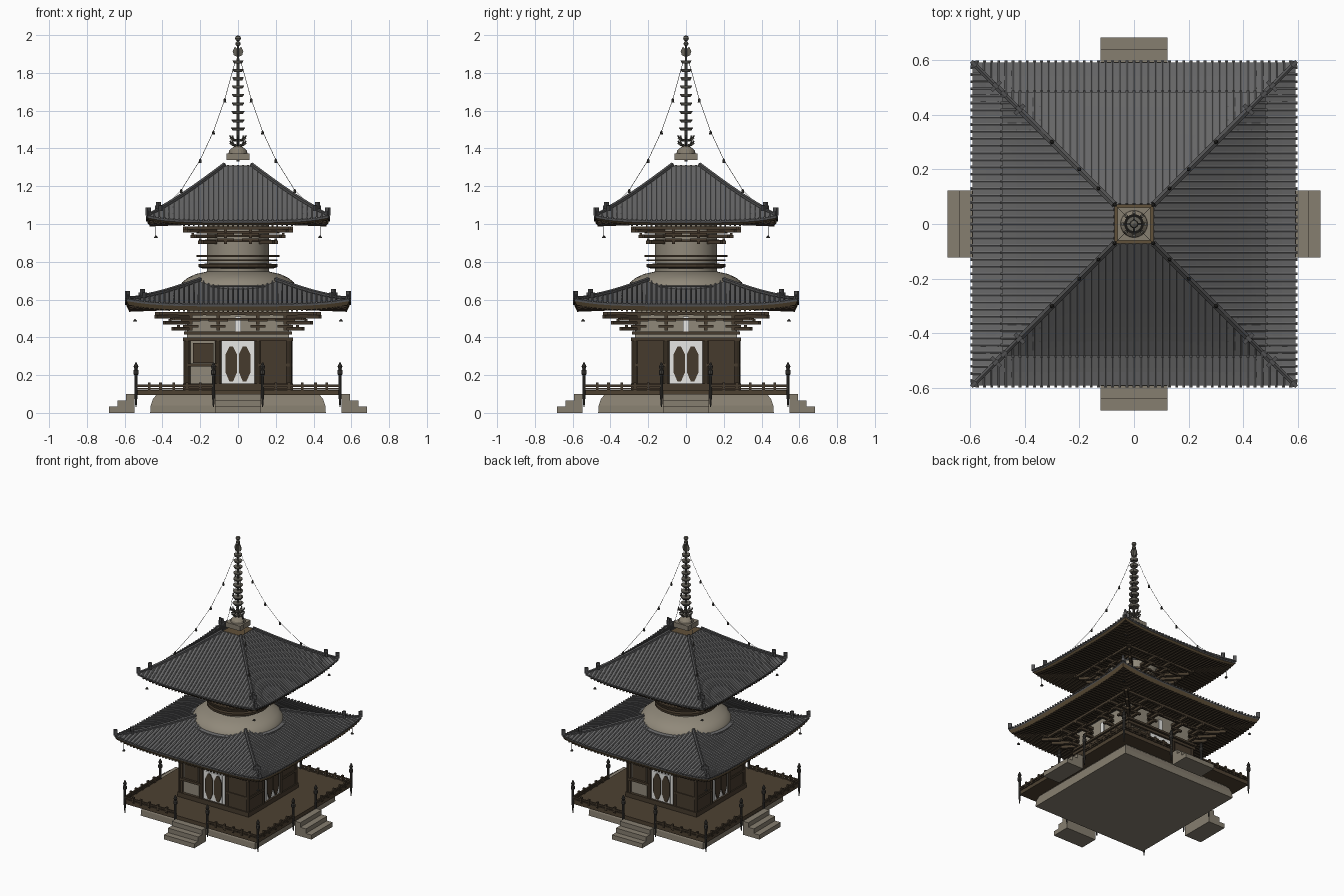
import bpy, bmesh, math
from mathutils import Vector, Matrix

if "Cube" in bpy.data.objects:
    bpy.data.objects.remove(bpy.data.objects["Cube"])

def material(name, rgb):
    m = bpy.data.materials.new(name)
    m.diffuse_color = (*rgb, 1)
    m.use_nodes = True
    m.node_tree.nodes["Principled BSDF"].inputs["Base Color"].default_value = m.diffuse_color
    return m

TILE = material("grey tile", (.135, .135, .137))
RIDGE = material("dark ridge tile", (.08, .08, .082))
STONE = material("stone", (.24, .21, .16))
PLASTER = material("plaster", (.28, .25, .195))
WOOD = material("dark wood", (.062, .044, .027))
FLOOR = material("floor wood", (.075, .053, .031))
TRIM = material("light wood", (.12, .083, .042))
METAL = material("dark bronze", (.05, .047, .042))
SPIRE = material("weathered bronze", (.13, .122, .1))
WHITE = material("white panel", (.8, .8, .78))

class Part:
    """Collects simple shapes, then turns them into one object."""
    def __init__(self):
        self.bm = bmesh.new()

    def loft(self, rings, caps=True):
        rows = [[self.bm.verts.new(p) for p in r] for r in rings]
        n = len(rows[0])
        for a, b in zip(rows, rows[1:]):
            for i in range(n):
                j = (i + 1) % n
                self.bm.faces.new((a[i], a[j], b[j], b[i]))
        if caps:
            self.bm.faces.new(rows[0][::-1])
            self.bm.faces.new(rows[-1])

    def box(self, x0, x1, y0, y1, z0, z1, turn=0):
        m = Matrix.Rotation(math.radians(turn), 3, 'Z')
        self.loft([[m @ Vector(p) for p in ((x0, y0, z), (x1, y0, z), (x1, y1, z), (x0, y1, z))]
                   for z in (z0, z1)])

    def lathe(self, prof, n=16, at=(0, 0), start=0):
        self.loft([[(at[0] + r * math.cos(start + i * math.tau / n),
                     at[1] + r * math.sin(start + i * math.tau / n), z) for i in range(n)]
                   for r, z in prof])

    def square(self, prof):
        self.lathe([(h * math.sqrt(2), z) for h, z in prof], 4, start=math.pi / 4)

    def tube(self, pts, r, n=6):
        pts = [Vector(p) for p in pts]
        rings = []
        for i, p in enumerate(pts):
            d = (pts[min(i + 1, len(pts) - 1)] - pts[max(i - 1, 0)]).normalized()
            u = d.cross((0, 0, 1) if abs(d.z) < .95 else (1, 0, 0)).normalized()
            v = d.cross(u)
            rings.append([p + r * (math.cos(a) * u + math.sin(a) * v)
                          for a in [(k + .5) * math.tau / n for k in range(n)]])
        self.loft(rings)

    def grid(self, f, nu, nv):
        v = [[self.bm.verts.new(f(-1 + 2 * i / nu, j / nv)) for i in range(nu + 1)] for j in range(nv + 1)]
        for j in range(nv):
            for i in range(nu):
                self.bm.faces.new((v[j][i], v[j][i + 1], v[j + 1][i + 1], v[j + 1][i]))

    def finish(self, name, mat, fold=1, smooth=False):
        bm = self.bm
        src = bm.verts[:] + bm.edges[:] + bm.faces[:]
        for k in range(1, fold):
            g = bmesh.ops.duplicate(bm, geom=src)["geom"]
            bmesh.ops.rotate(bm, verts=[e for e in g if isinstance(e, bmesh.types.BMVert)],
                             matrix=Matrix.Rotation(k * math.tau / fold, 3, 'Z'))
        me = bpy.data.meshes.new(name)
        bm.to_mesh(me)
        bm.free()
        me.materials.append(mat)
        ob = bpy.data.objects.new(name, me)
        bpy.context.collection.objects.link(ob)
        if smooth:
            bpy.context.view_layer.objects.active = ob
            ob.select_set(True)
            bpy.ops.object.shade_smooth_by_angle(angle=math.radians(35))
            ob.select_set(False)

# Stone base and stairs
p = Part(); p.square([(.465, 0), (.462, .04), (.45, .075), (.43, .097)]); p.finish("stone_base", STONE)
p = Part()
for k in range(3):
    p.box(-.123, .123, -.682 + k * .045, -.637 + k * .045, 0, .033 * (k + 1))
p.finish("stairs", STONE, 4)

# Deck and railing
p = Part(); p.square([(.54, .095), (.54, .122)]); p.finish("deck", FLOOR)
p = Part()
for s in (-1, 1):
    for z, r in ((.128, .006), (.144, .008)):
        p.tube([(s * .13, -.54, z), (s * .54, -.54, z)], r, 4)
    for x in (.2, .27, .34, .41, .47):
        p.box(s * x - .007, s * x + .007, -.548, -.532, .12, .162)
p.finish("railing", WOOD, 4)
p = Part()
POST = [(.003, .03), (.008, .09), (.009, .2), (.014, .205), (.014, .225), (.008, .23), (.013, .245), (.003, .268)]
for x in (-.13, .13, .54):
    p.lathe(POST, 8, (x, -.54))
p.finish("railing_posts", METAL, 4)

# Square lower storey
p = Part(); p.square([(.27, .12), (.27, .545)]); p.finish("lower_walls", PLASTER)
p = Part()
for x in (-.27, -.105, .105):
    p.lathe([(.018, .12), (.018, .4)], 10, (x, -.27))
for z0, z1 in ((.12, .155), (.38, .4)):
    p.box(-.29, .29, -.29, -.26, z0, z1)
p.box(.12, .26, -.282, -.265, .15, .38)
for x0, x1 in ((-.27, -.1), (.1, .27)):
    p.box(x0, x1, -.288, -.265, .245, .262)
p.finish("pillars_and_beams", WOOD, 4)
p = Part()
p.box(-.238, -.13, -.278, -.265, .265, .37)            # window shutters, front and back
p.box(.265, .282, -.26, -.12, .15, .38)                # full panels, both sides
p.finish("wall_panels", WOOD, 2)
p = Part()
p.box(-.088, .088, -.276, -.268, .155, .38)
p.box(-.016, .016, -.278, -.268, .42, .51)
p.finish("door_surround", WHITE, 4)
p = Part(); p.box(-.068, .068, -.28, -.275, .158, .362); p.finish("door_panel", WHITE, 4)
p = Part()
LEAF = [(.026, .165), (.044, .165), (.066, .215), (.066, .31), (.044, .352), (.026, .352), (.005, .31), (.005, .215)]
for o in (0, -.071):
    p.loft([[(x + o, y, z) for x, z in LEAF] for y in (-.279, -.286)])
p.finish("door_leaves", WOOD, 4)

# Stacked brackets under the lower roof
p = Part()
p.box(-.285, .285, -.285, -.265, .415, .43)
for k in range(3):
    y, z = -.315 - .045 * k, .435 + .032 * k
    for x in (-.25, -.105, .105, .25):
        p.box(x - .009, x + .009, y - .015, -.26, z, z + .018)
        w = .04 + .012 * k
        p.box(x - w, x + w, y - .008, y + .008, z + .016, z + .03)
    p.box(-.01, .01, -(abs(y) + .03) * 1.414, -.36, z, z + .02, 45)
p.box(-.44, .44, -.415, -.398, .518, .535)
p.box(-.36, .36, -.35, -.335, .49, .503)
p.finish("lower_brackets", WOOD, 4)

# Roofs: curved slopes, tile rolls, hips, rafters
def roof(name, h0, z0, h1, z1, power, lift, inner, drop, cut):
    def surf(s, t, dz=0, grow=0):
        w = h0 + (h1 - h0) * t
        return Vector((s * (w + grow), -w - grow, z0 + dz + (z1 - z0) * t ** power + lift * abs(s) ** 4 * (1 - t) ** 3))
    def under(s, t, dz=0):
        w = h0 - .012 + (inner - h0 + .012) * t
        return Vector((s * w, -w, z0 - drop + dz + .012 * t + lift * abs(s) ** 4 * (1 - t)))
    p = Part(); p.grid(surf, 20, 8); p.finish(name + "_slopes", TILE, 4)
    p = Part(); p.grid(lambda s, t: under(s, 1 - t), 20, 4); p.finish(name + "_soffit", WOOD, 4)
    p = Part()
    p.grid(lambda s, t: under(s, 0).lerp(surf(s, 0, -.012), t), 20, 1)
    p.finish(name + "_fascia", TRIM, 4)
    p = Part(); p.grid(lambda s, t: surf(s, 0, -.012 + .012 * t), 20, 1); p.finish(name + "_eave_edge", RIDGE, 4)
    # tile rolls and rafters
    rolls, rafters = Part(), Part()
    n = int(h0 / .026)
    for i in range(-n, n + 1):
        x = i * .026
        tm = min(1, (h0 - abs(x)) / (h0 - h1))
        if tm > .03:
            pts = [surf(x / (h0 + (h1 - h0) * t), t, .001) for t in [tm * j / 6 for j in range(7)]]
            rolls.tube([pts[0] + Vector((0, -.008, 0))] + pts, .006)
        tm = min(1, (h0 - .012 - abs(x)) / (h0 - .012 - inner))
        if tm > .03:
            rafters.tube([under(x / (h0 - .012 + (inner - h0 + .012) * t), t, -.002) for t in (0, tm / 2, tm)], .007, 4)
    rolls.finish(name + "_tile_rolls", TILE, 4)
    rafters.finish(name + "_rafters", WOOD, 4)
    # hip ridges with end ornaments
    p = Part()
    p.tube([surf(1, cut + (1 - cut) * j / 8, .007) for j in range(9)], .012)
    p.tube([surf(1, cut * j / 3, .005) for j in range(4)], .009)
    for t, hgt, w in ((cut, .036, .024), (.015, .034, .012)):
        c = surf(1, t)
        d = abs(c.x) * math.sqrt(2)
        p.box(-w, w, -d - .007, -d + .007, c.z, c.z + hgt * .7, 45)
        p.box(-.007, .007, -d - .014, -d + .01, c.z, c.z + hgt + .008, 45)
    p.finish(name + "_hip_ridges", RIDGE, 4)
    # corner wind bells
    p = Part()
    c = h0 - .045
    p.lathe([(.001, z0 - .085), (.001, z0 - .02)], 4, (c, -c))
    p.lathe([(.011, z0 - .092), (.008, z0 - .086), (.003, z0 - .08)], 8, (c, -c))
    p.finish(name + "_bells", METAL, 4)

roof("lower_roof", .59, .576, .2, .7, 1.15, .028, .27, .034, .22)
roof("upper_roof", .48, 1.018, .072, 1.308, 1.06, .026, .15, .024, .15)

# Plaster dome and round neck
p = Part()
p.lathe([(.312, .63), (.308, .665), (.295, .692), (.265, .716), (.22, .736), (.165, .748), (.165, 1.0)], 48)
p.finish("plaster_dome_and_neck", PLASTER, smooth=True)
p = Part()
p.lathe([(.325, .62), (.325, .668), (.3, .675)], 48)
p.finish("dome_tile_collar", TILE)

# Round balcony
p = Part()
p.lathe([(.19, .765), (.208, .772), (.208, .788), (.17, .79)], 24)
for r, z in ((.208, .808), (.22, .83)):
    p.lathe([(r - .01, z - .005), (r, z - .005), (r, z + .005), (r - .01, z + .005)], 24)
for z in (.905, .93):
    p.lathe([(.168, z), (.174, z), (.174, z + .013), (.168, z + .013)], 32)
p.finish("balcony_and_neck_bands", WOOD)

# Brackets under the upper roof
p = Part()
for k in range(3):
    y, z = .2 + .04 * k, .895 + .03 * k
    for x in (-.065, .065):
        p.box(x - .008, x + .008, -y - .012, -.12, z, z + .017)
        p.box(x - .045, x + .045, -y - .007, -y + .007, z + .015, z + .028)
    p.box(-.009, .009, -(y + .015) * 1.25, -.15, z, z + .02, 45)
p.box(-.29, .29, -.28, -.266, .972, .988)
p.box(-.21, .21, -.22, -.208, .95, .963)
p.finish("upper_brackets", WOOD, 4)

# Spire base, lotus and nine rings
p = Part(); p.square([(.072, 1.295), (.072, 1.31)]); p.finish("roof_cap", TRIM)
p = Part()
p.square([(.06, 1.338), (.06, 1.374)])
p.lathe([(.05, 1.374), (.047, 1.388), (.033, 1.402), (.016, 1.412)], 20)
p.finish("spire_base", STONE)
p = Part()
p.lathe([(.007, 1.33), (.007, 1.86), (.004, 1.98)], 10)
for k in range(9):
    z, r = 1.5 + k * .0445, .036 - k * .001
    p.lathe([(.01, z - .006), (r * .75, z - .006), (r, z + .006), (r, z + .01), (.01, z + .01)], 16)
for z, r in ((1.955, .014), (1.983, .016)):
    p.lathe([(.003, z - r), (r * .8, z - r * .6), (r, z), (r * .8, z + r * .6), (.002, z + r)], 10)
p.finish("spire_pole_and_rings", SPIRE)
p = Part()
for a in (0, 45):
    for z in (1.415, 1.442):
        m = Matrix.Rotation(math.radians(a), 3, 'Z')
        p.tube([m @ Vector(q) for q in ((.008, 0, z), (.028, 0, z + .003), (.04, 0, z + .014), (.042, 0, z + .026))], .006)
    if a == 0:
        p.loft([[(x, y, z) for x, z in ((.004, 1.885), (.022, 1.893), (.028, 1.915), (.016, 1.94), (.004, 1.925))]
                for y in (.003, -.003)][::-1])
p.finish("lotus_and_flame", SPIRE, 4)

# Hanging chains with small bells
p = Part()
CHAIN = [(.015, 1.86), (.07, 1.66), (.13, 1.49), (.2, 1.34), (.3, 1.18), (.41, 1.065)]
p.tube([(x, -x, z) for x, z in CHAIN], .0013, 4)
for x, z in CHAIN[1:5]:
    p.lathe([(.008, z - .016), (.006, z), (.002, z + .006)], 6, (x, -x))
p.finish("chains", METAL, 4)
